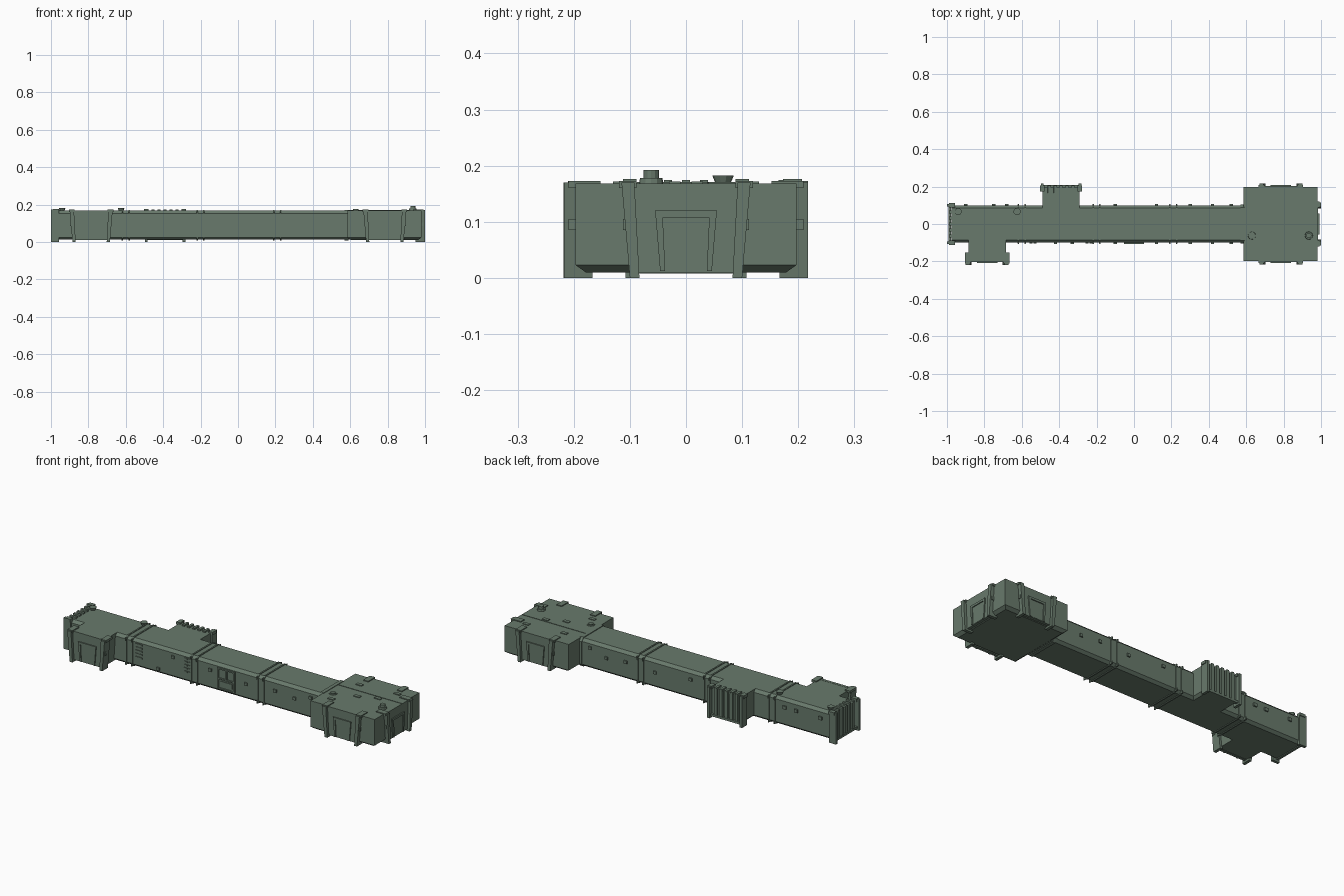
import bpy, bmesh, math
from mathutils import Vector

if "Cube" in bpy.data.objects:
    bpy.data.objects.remove(bpy.data.objects["Cube"])

paint = bpy.data.materials.new("grey_green_paint")
paint.diffuse_color = (0.14, 0.195, 0.15, 1)
paint.use_nodes = True
paint.node_tree.nodes["Principled BSDF"].inputs["Base Color"].default_value = paint.diffuse_color


def finish(name, bm):
    bmesh.ops.recalc_face_normals(bm, faces=bm.faces)
    me = bpy.data.meshes.new(name)
    bm.to_mesh(me)
    bm.free()
    me.materials.append(paint)
    ob = bpy.data.objects.new(name, me)
    bpy.context.collection.objects.link(ob)
    return ob


def prism(name, pts, d0, d1, origin=(0, 0), ang=0):
    """Profile (u, z) extruded from d0 to d1 along the horizontal direction ang."""
    a = math.radians(ang)
    n, u = Vector((math.cos(a), math.sin(a), 0)), Vector((-math.sin(a), math.cos(a), 0))
    o = Vector((origin[0], origin[1], 0))
    bm = bmesh.new()
    rings = [[bm.verts.new(o + n * d + u * p + Vector((0, 0, z))) for p, z in pts] for d in (d0, d1)]
    bm.faces.new(rings[0])
    bm.faces.new(rings[1])
    for i in range(len(pts)):
        j = (i + 1) % len(pts)
        bm.faces.new((rings[0][i], rings[0][j], rings[1][j], rings[1][i]))
    return finish(name, bm)


def box(name, x0, x1, y0, y1, z0, z1):
    return prism(name, [(y0, z0), (y1, z0), (y1, z1), (y0, z1)], x0, x1)


def cone(name, x, y, z0, z1, r0, r1, n=12):
    bm = bmesh.new()
    bmesh.ops.create_cone(bm, cap_ends=True, segments=n, radius1=r0, radius2=r1, depth=z1 - z0)
    bmesh.ops.translate(bm, verts=bm.verts, vec=(x, y, (z0 + z1) / 2))
    return finish(name, bm)


def section(g=0.0):
    """Corridor cross-section, grown by g."""
    half = [(0.085 + g / 2, 0.012 - g), (0.1 + g, 0.025), (0.1 + g, 0.152), (0.085 + g / 2, 0.167 + g)]
    return half + [(-y, z) for y, z in reversed(half)]


def quad(a0, a1, z0, b0, b1, z1):
    return [(a0, z0), (a1, z0), (b1, z1), (b0, z1)]


def door_end(name, origin, ang):
    """Leaning posts with a raised door between them."""
    for s in (-1, 1):
        prism(name + "_post", quad(s * 0.083, s * 0.1, 0, s * 0.092, s * 0.115, 0.17), -0.03, 0.02, origin, ang)
        prism(name + "_roof_clamp", quad(s * 0.088, s * 0.119, 0.16, s * 0.088, s * 0.119, 0.173), -0.045, 0.012, origin, ang)
        prism(name + "_latch", quad(s * 0.097, s * 0.112, 0.085, s * 0.097, s * 0.112, 0.105), 0, 0.012, origin, ang)
        # door frame leg
        prism(name + "_frame_leg", quad(s * 0.037, s * 0.046, 0.012, s * 0.042, s * 0.055, 0.12), 0, 0.011, origin, ang)
    prism(name + "_panel", quad(-0.085, 0.085, 0.01, -0.095, 0.095, 0.168), -0.01, 0.005, origin, ang)
    prism(name + "_frame_head", [(-0.054, 0.108), (0.054, 0.108), (0.055, 0.113), (0.048, 0.12),
                                 (-0.048, 0.12), (-0.055, 0.113)], 0, 0.011, origin, ang)
    prism(name + "_leaf", quad(-0.036, 0.036, 0.012, -0.041, 0.041, 0.107), 0, 0.007, origin, ang)


def ribbed_end(name, origin, ang):
    """Straight posts with upright ribs wrapped onto the roof."""
    for s in (-1, 1):
        prism(name + "_post", quad(s * 0.093, s * 0.108, 0, s * 0.093, s * 0.108, 0.173), -0.022, 0.022, origin, ang)
        prism(name + "_post_cap", quad(s * 0.088, s * 0.112, 0.16, s * 0.088, s * 0.112, 0.176), -0.022, 0.012, origin, ang)
    for i in range(5):
        c = -0.064 + i * 0.032
        prism(name + "_rib", quad(c - 0.009, c + 0.009, 0.015, c - 0.009, c + 0.009, 0.166), 0, 0.011, origin, ang)
        prism(name + "_roof_rib", quad(c - 0.009, c + 0.009, 0.16, c - 0.007, c + 0.007, 0.174), -0.03, 0.011, origin, ang)
    prism(name + "_sill", quad(-0.093, 0.093, 0.01, -0.093, 0.093, 0.022), 0, 0.013, origin, ang)


# Main corridor
prism("corridor", section(), -0.975, 0.6)

# Right room with a bevelled underside
bm = bmesh.new()
levels = [(0.018, 0.01), (0.0, 0.023), (0.0, 0.168)]
rows = [[bm.verts.new(p) for p in ((0.585 + i, -0.197 + i, z), (0.98 - i, -0.197 + i, z),
                                   (0.98 - i, 0.197 - i, z), (0.585 + i, 0.197 - i, z))] for i, z in levels]
bm.faces.new(rows[0])
bm.faces.new(rows[2])
for lo, hi in zip(rows, rows[1:]):
    for i in range(4):
        bm.faces.new((lo[i], lo[(i + 1) % 4], hi[(i + 1) % 4], hi[i]))
finish("end_room", bm)
box("roof_seam", 0.585, 0.98, 0.037, 0.041, 0.165, 0.170)
for ang, origin in ((0, (0.98, 0)), (90, (0.785, 0.197)), (-90, (0.785, -0.197))):
    door_end("room_door", origin, ang)

# Front wing and back branch
prism("front_wing", quad(-0.09, 0.09, 0.012, -0.1, 0.1, 0.167), -0.12, 0, (-0.785, -0.198), -90)
door_end("wing_door", (-0.785, -0.198), -90)
prism("back_branch", [(-0.085, 0.012), (0.085, 0.012), (0.098, 0.025), (0.098, 0.167), (-0.098, 0.167), (-0.098, 0.025)],
      -0.12, 0, (-0.39, 0.195), 90)
ribbed_end("branch_end", (-0.39, 0.195), 90)
ribbed_end("left_end", (-0.978, 0), 180)

# Paired joint rings around the corridor with corner tabs
for x in (-0.60, -0.20, 0.21):
    for dx in (-0.018, 0.018):
        prism("joint_ring", section(0.004), x + dx - 0.004, x + dx + 0.004)
        for s in (-1, 1):
            prism("ring_tab", quad(s * 0.09, s * 0.108, 0.145, s * 0.09, s * 0.108, 0.162), x + dx - 0.003, x + dx + 0.003)
            prism("ring_foot", quad(s * 0.09, s * 0.107, 0.012, s * 0.09, s * 0.107, 0.03), x + dx - 0.003, x + dx + 0.003)
prism("room_collar", section(0.004), 0.57, 0.59)

# Louvred vents on the front wall
for x in (-0.54, -0.24):
    for i in range(5):
        z = 0.065 + i * 0.018
        for c in (-0.011, 0.011):
            box("vent_slat", x + c - 0.009, x + c + 0.009, -0.104, -0.09, z, z + 0.009)

# Framed service hatch on the front wall
for x in (-0.05, 0.0, 0.05):
    box("hatch_upright", x - 0.004, x + 0.004, -0.108, -0.09, 0.085 if x == 0 else 0.03, 0.148)
for z in (0.03, 0.085, 0.141):
    box("hatch_rail", -0.054, 0.054, -0.108, -0.09, z, z + 0.007)
box("hatch_plate", -0.035, 0.035, -0.104, -0.09, 0.045, 0.075)

# Small wall boxes along both sides
for x, z in ((-0.42, 0.04), (-0.33, 0.13), (-0.1, 0.12), (0.12, 0.1), (0.3, 0.11), (0.42, 0.1), (0.52, 0.13)):
    for s in (-1, 1):
        y = s * 0.1
        if s < 0 or not -0.5 < x < -0.28:
            box("wall_box", x - 0.009, x + 0.009, min(y, y + s * 0.007), max(y, y + s * 0.007), z - 0.008, z + 0.008)
for x in (-0.9, -0.75, -0.68):
    box("wall_box", x - 0.01, x + 0.01, 0.095, 0.107, 0.11, 0.128)

# Roof vents: caps on the right room, open cones on the left
for x, y, top in ((0.935, -0.062, 0.192), (0.63, -0.062, 0.176)):
    cone("vent_base", x, y, 0.165, 0.178 if top > 0.18 else 0.171, 0.022, 0.02)
    cone("vent_cap", x, y, 0.168, top, 0.014, 0.014)
for x in (-0.94, -0.625):
    cone("roof_horn", x, 0.066, 0.165, 0.182, 0.012, 0.019, 10)
for x, y in ((0.68, 0.1), (0.75, -0.02), (0.85, 0.02), (0.66, -0.12), (0.9, 0.12)):
    box("roof_plate", x - 0.018, x + 0.018, y - 0.01, y + 0.01, 0.165, 0.172)
